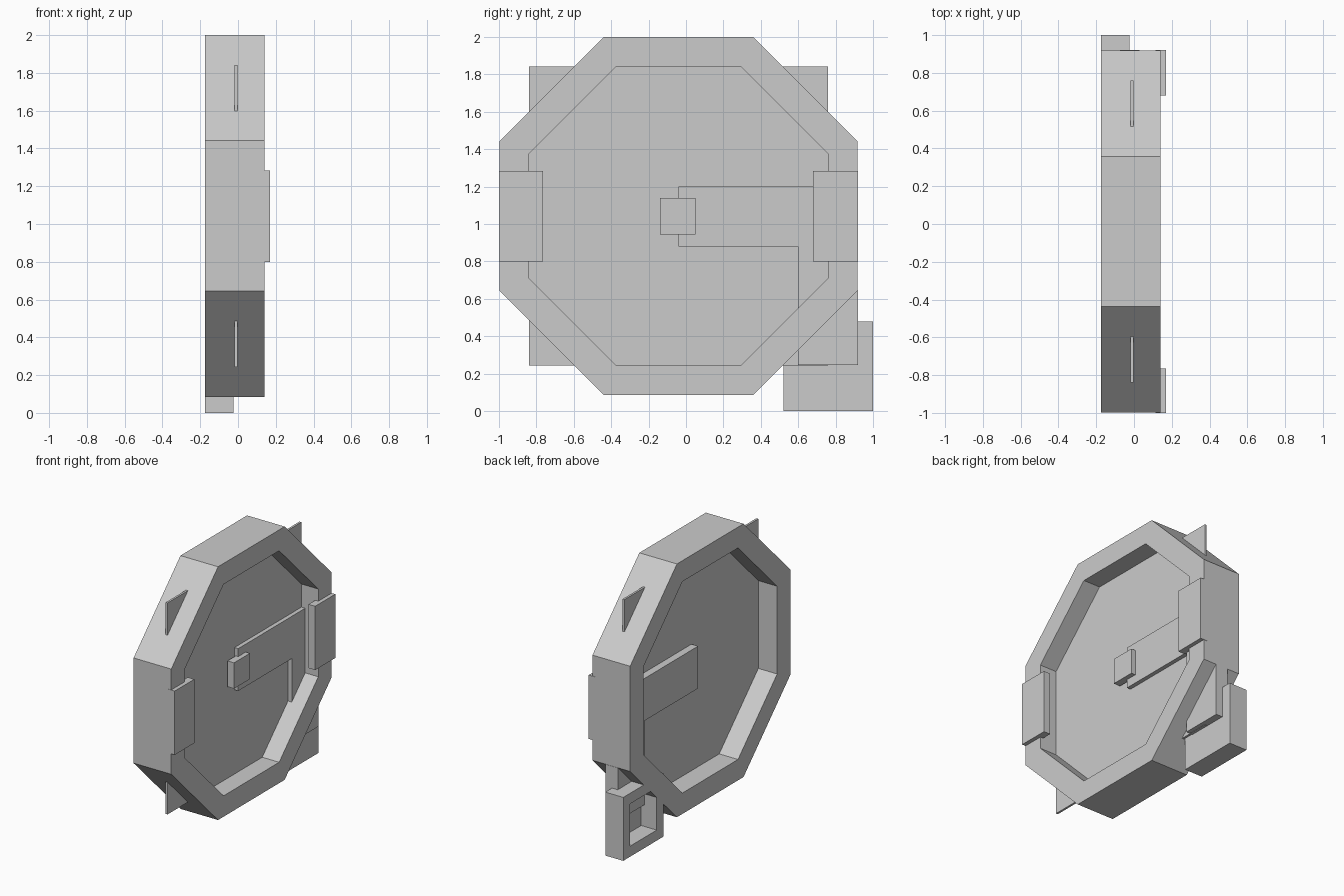
import bpy, bmesh

if "Cube" in bpy.data.objects:
    bpy.data.objects.remove(bpy.data.objects["Cube"])

grey = bpy.data.materials.new("light_grey")
grey.diffuse_color = (0.6, 0.6, 0.6, 1)
grey.use_nodes = True
grey.node_tree.nodes["Principled BSDF"].inputs["Base Color"].default_value = grey.diffuse_color


def finish(name, bm):
    bmesh.ops.recalc_face_normals(bm, faces=bm.faces)
    me = bpy.data.meshes.new(name)
    bm.to_mesh(me)
    bm.free()
    me.materials.append(grey)
    ob = bpy.data.objects.new(name, me)
    bpy.context.collection.objects.link(ob)
    return ob


def prism(name, outline, x0, x1):
    """Extrude a (y, z) outline along x."""
    bm = bmesh.new()
    face = bm.faces.new([bm.verts.new((x0, y, z)) for y, z in outline])
    new = bmesh.ops.extrude_face_region(bm, geom=[face])["geom"]
    verts = [v for v in new if isinstance(v, bmesh.types.BMVert)]
    bmesh.ops.translate(bm, verts=verts, vec=(x1 - x0, 0, 0))
    return finish(name, bm)


def rect(y0, y1, z0, z1):
    return [(y0, z0), (y1, z0), (y1, z1), (y0, z1)]


def ring(name, outer, inner, x0, x1):
    """Tube along x between two (y, z) outlines with equal point counts."""
    bm = bmesh.new()
    loops = [[bm.verts.new((x, y, z)) for y, z in pts]
             for pts, x in ((outer, x0), (outer, x1), (inner, x1), (inner, x0))]
    n = len(outer)
    for k in range(4):
        a, b = loops[k], loops[(k + 1) % 4]
        for i in range(n):
            j = (i + 1) % n
            bm.faces.new((a[i], a[j], b[j], b[i]))
    return finish(name, bm)


def octagon(cy, cz, r, h):
    """Octagon with half width r and half flat length h."""
    return [(cy + a, cz + b) for a, b in
            ((-h, r), (h, r), (r, h), (r, -h), (h, -r), (-h, -r), (-r, -h), (-r, h))]


# octagonal frame
CY, CZ = -0.04, 1.043
ring("octagon_frame", octagon(CY, CZ, 0.958, 0.398),
     octagon(CY, CZ, 0.80, 0.332), -0.175, 0.14)

# thin square panel whose corners poke through the frame
prism("square_panel", rect(-0.84, 0.76, 0.243, 1.843), -0.0175, -0.0015)

# bent arm running from the centre down into the corner box
prism("bent_arm", [(-0.04, 1.2), (0.9, 1.2), (0.9, 0.645), (0.92, 0.645),
                   (0.92, 0.245), (0.6, 0.245), (0.6, 0.88), (-0.04, 0.88)],
      -0.073, 0.03)

# centre knob
prism("centre_knob", rect(-0.14, 0.05, 0.945, 1.14), 0.01, 0.065)

# side clamps
for name, y0, y1 in (("clamp_front", -1.0, -0.765), ("clamp_back", 0.68, 0.92)):
    prism(name, rect(y0, y1, 0.8, 1.283), 0.115, 0.17)

# corner box, open towards -x
ring("corner_box_walls", rect(0.52, 1.0, 0.0, 0.48),
     rect(0.6, 0.92, 0.08, 0.4), -0.175, -0.025)
prism("corner_box_floor", rect(0.6, 0.92, 0.08, 0.4), -0.045, -0.025)
